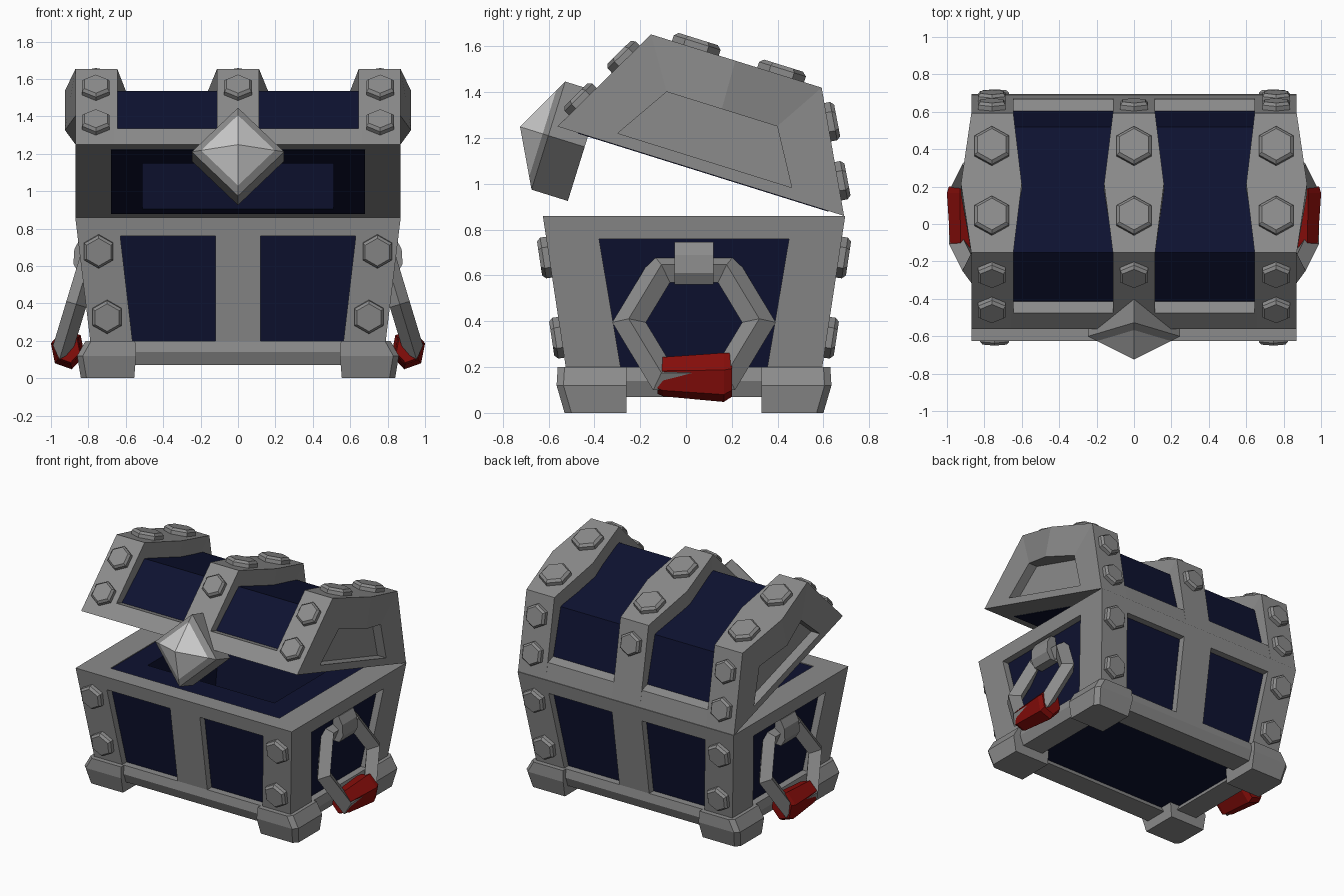
import bpy, bmesh, math
from mathutils import Vector

if "Cube" in bpy.data.objects:
    bpy.data.objects.remove(bpy.data.objects["Cube"])

def material(name, col):
    m = bpy.data.materials.new(name)
    m.diffuse_color = (*col, 1)
    m.use_nodes = True
    m.node_tree.nodes["Principled BSDF"].inputs["Base Color"].default_value = m.diffuse_color
    return m

IRON = material("iron", (0.26, 0.26, 0.26))
STEEL = material("steel", (0.75, 0.75, 0.75))
NAVY = material("navy", (0.0042, 0.006, 0.03))
RED = material("red", (0.24, 0.004, 0.003))
YC = 0.035                      # middle of the body in y
SIDES = (-1, 1)

def loft(name, loops, mat=IRON, closed=False, fn=None):
    """Skin a row of equal-length point loops; capped ends, or closed into a ring."""
    bm = bmesh.new()
    rows = [[bm.verts.new(fn(*p) if fn else p) for p in lp] for lp in loops]
    n = len(rows[0])
    pairs = list(zip(rows, rows[1:])) + ([(rows[-1], rows[0])] if closed else [])
    for a, b in pairs:
        for i in range(n):
            j = (i + 1) % n
            bm.faces.new((a[i], a[j], b[j], b[i]))
    if not closed:
        bm.faces.new(rows[0])
        bm.faces.new(rows[-1])
    bmesh.ops.recalc_face_normals(bm, faces=bm.faces)
    me = bpy.data.meshes.new(name)
    bm.to_mesh(me)
    bm.free()
    me.materials.append(mat)
    ob = bpy.data.objects.new(name, me)
    bpy.context.collection.objects.link(ob)
    return ob

def rect(hx, y0, y1, z):
    return [(-hx, y0, z), (hx, y0, z), (hx, y1, z), (-hx, y1, z)]

def half(z):                    # outer half width and depth of the tapered body
    t = (z - 0.2) / 0.66
    return 0.79 + 0.08 * t, 0.56 + 0.10 * t

def body_rect(z, inset_x=0, inset_y=None):
    hx, hy = half(z)
    iy = inset_x if inset_y is None else inset_y
    return rect(hx - inset_x, YC - hy + iy, YC + hy - iy, z)

def bolt(name, pos, normal, r):
    n = Vector(normal).normalized()
    sx = Vector((1, 0, 0))
    up = n.cross(sx)
    loops = []
    for h, k in ((-0.02, 1), (0.026, 1), (0.042, 0.83)):
        loops.append([Vector(pos) + n * h + (sx * math.cos(a) + up * math.sin(a)) * r * k
                      for a in (math.radians(90 + 60 * i) for i in range(6))])
    loft(name, loops)

# --- Body: navy box with an inner ledge and well, grey rim and base trim
loft("body_panels", [body_rect(0.11, 0.05), body_rect(0.78, 0.05), body_rect(0.855, 0.15, 0.1),
                     rect(0.51, -0.31, 0.53, 0.855), rect(0.51, -0.25, 0.45, 0.25)], NAVY)
loft("body_rim", [body_rect(0.76), body_rect(0.86), body_rect(0.86, 0.19, 0.13),
                  body_rect(0.76, 0.19, 0.13)], closed=True)
loft("base_trim", [body_rect(0.07, 0.0), body_rect(0.14, -0.02), body_rect(0.2, 0.0),
                   body_rect(0.2, 0.12), body_rect(0.07, 0.17)], closed=True)

# --- Corner posts, middle bars, feet and body bolts
def post_loop(z, sx, sy, px, py, d=0.07):
    hx, hy = half(z)
    pts = [(hx, hy), (px, hy), (px, hy - d), (hx - d, hy - d), (hx - d, py), (hx, py)]
    return [(sx * x, YC + sy * y, z) for x, y in pts]

def foot_loop(z, sx, sy, x0, x1, y0, y1, c):
    pts = [(x0, y0), (x1, y0), (x1, y1 - c), (x1 - c, y1), (x0, y1)]
    return [(sx * x, YC + sy * y, z) for x, y in pts]

for sy in SIDES:
    end = "front" if sy < 0 else "back"
    bar = []
    for z in (0.18, 0.8):
        hy = half(z)[1]
        bar.append([(x, YC + sy * y, z) for x, y in
                    ((-0.12, hy), (0.12, hy), (0.12, hy - 0.07), (-0.12, hy - 0.07))])
    loft(end + "_middle_bar", bar)
    for sx in SIDES:
        tag = end + ("_left" if sx < 0 else "_right")
        loft(tag + "_post", [post_loop(0.18, sx, sy, 0.562, 0.317),
                             post_loop(0.78, sx, sy, 0.632, 0.418)])
        loft(tag + "_foot", [foot_loop(0, sx, sy, 0.555, 0.84, 0.295, 0.565, 0.03),
                             foot_loop(0.12, sx, sy, 0.545, 0.86, 0.295, 0.60, 0.03),
                             foot_loop(0.2, sx, sy, 0.55, 0.815, 0.295, 0.595, 0.03)])
        for x, z in ((0.745, 0.68), (0.70, 0.33)):
            bolt(tag + "_body_bolt", (sx * x, YC + sy * half(z)[1], z), (0, sy, -0.15), 0.09)

# --- Lid, drawn in hinge space: u runs from hinge to front, v up from the lid's underside
def lid(x, u, v):
    return (x, 0.69 - 0.955 * u + 0.298 * v, 0.86 + 0.298 * u + 0.955 * v)

def lid_dir(u, v):
    return (0, -0.955 * u + 0.298 * v, 0.298 * u + 0.955 * v)

OUTER = [(1.31, 0), (1.04, 0.505), (0.655, 0.505), (0.26, 0.505), (0, 0)]

loft("lid_panels", [rect(0.51, 0.31, 0.9, 0.3), rect(0.51, 0.16, 0.98, -0.003),
                    rect(0.68, 0.07, 1.215, -0.003), rect(0.66, 0.122, 1.188, 0.105),
                    rect(0.66, 0.302, 1.006, 0.394)], NAVY, fn=lid)

# front and back lid rails
rail = [(1.31, 0), (1.254, 0.105), (1.188, 0.105), (1.2, 0)]
for name, prof in (("lid_front_rail", rail), ("lid_back_rail", [(1.31 - u, v) for u, v in rail])):
    loft(name, [[(x, u, v) for u, v in prof] for x in (-0.66, 0.66)], fn=lid)

# middle strap, widening at the crown
inner = [(1.2, 0.0), (0.97, 0.37), (0.655, 0.37), (0.34, 0.37), (0.11, 0.0)]
loops = []
for i, ((u, v), (p, q)) in enumerate(zip(OUTER, inner)):
    w = 0.16 if i == 2 else 0.113
    loops.append([(-w, u, v), (w, u, v), (w, p, q), (-w, p, q)])
loft("lid_middle_strap", loops, fn=lid)

# end caps: bulged ring around a recessed end plate
inner = [(1.05, 0.05), (0.9, 0.286), (0.648, 0.286), (0.395, 0.286), (0.255, 0.05)]
for sx in SIDES:
    tag = "left" if sx < 0 else "right"
    loops = []
    for i, ((u, v), (p, q)) in enumerate(zip(OUTER, inner)):
        a, b = (0.60, 0.925) if i == 2 else (0.645, 0.87)
        loops.append([(sx * a, u, v), (sx * b, u, v), (sx * b, p, q), (sx * a, p, q)])
    loft(tag + "_lid_strap", loops, closed=True, fn=lid)
    plate = [(1.08, 0.03), (0.91, 0.31), (0.385, 0.31), (0.225, 0.03)]
    loft(tag + "_lid_end_plate", [[(sx * x, u, v) for u, v in plate] for x in (0.69, 0.80)], fn=lid)

# lid bolts: front slope, crown and back slope of each strap
def lid_bolts(a, b, normal, ts, xs, r):
    for t in ts:
        u, v = (a[k] + (b[k] - a[k]) * t for k in (0, 1))
        for x in xs:
            bolt("lid_bolt", lid(x, u, v), lid_dir(*normal), r)

ALL, ENDS = (-0.76, 0, 0.76), (-0.76, 0.76)
lid_bolts(OUTER[0], OUTER[1], (0.505, 0.27), (0.73,), ALL, 0.085)
lid_bolts(OUTER[0], OUTER[1], (0.505, 0.27), (0.27,), ENDS, 0.085)
lid_bolts(OUTER[1], OUTER[3], (0, 1), (0.26, 0.76), ALL, 0.107)
lid_bolts(OUTER[4], OUTER[3], (-0.505, 0.27), (0.73,), ALL, 0.085)
lid_bolts(OUTER[4], OUTER[3], (-0.505, 0.27), (0.27,), ENDS, 0.085)

# --- Lock: diamond block with a bright pointed face
def diamond(u, r):
    return [(r, u, -0.05), (0, u, -0.05 + r), (-r, u, -0.05), (0, u, -0.05 - r)]

loft("lock_block", [diamond(1.17, 0.247), diamond(1.336, 0.247), diamond(1.362, 0.197)], fn=lid)
loft("lock_point", [diamond(1.355, 0.197), diamond(1.362, 0.197), diamond(1.465, 0.001)],
     STEEL, fn=lid)

# --- Side handles: tilted hexagon ring, bracket and red grip
for sx in SIDES:
    tag = "left" if sx < 0 else "right"

    def ring(r, a, n):          # point at radius r, angle a, offset n out of the ring plane
        y, w = r * math.cos(a), r * math.sin(a)
        return (sx * (0.865 - 0.29 * w + 0.957 * n), YC + y, 0.395 + 0.957 * w + 0.29 * n)

    loft(tag + "_handle_ring",
         [[ring(r, math.radians(60 * i), n) for r, n in
           ((0.357, 0), (0.285, 0.055), (0.21, 0), (0.285, -0.055))] for i in range(6)],
         closed=True)
    prof = [(0.76, 0.56), (0.85, 0.56), (0.88, 0.61), (0.875, 0.69), (0.845, 0.745), (0.76, 0.745)]
    loft(tag + "_handle_bracket", [[(sx * x, y, z) for x, z in prof] for y in (-0.05, 0.12)])
    grip = []
    for y, r, cz in ((-0.125, 0.078, 0.16), (-0.10, 0.088, 0.158),
                     (0.165, 0.11, 0.155), (0.2, 0.097, 0.165)):
        grip.append([(sx * (0.91 + 0.86 * r * math.cos(a)), y, cz + r * math.sin(a))
                     for a in (math.radians(17 + 60 * i) for i in range(6))])
    loft(tag + "_handle_grip", grip, RED)
